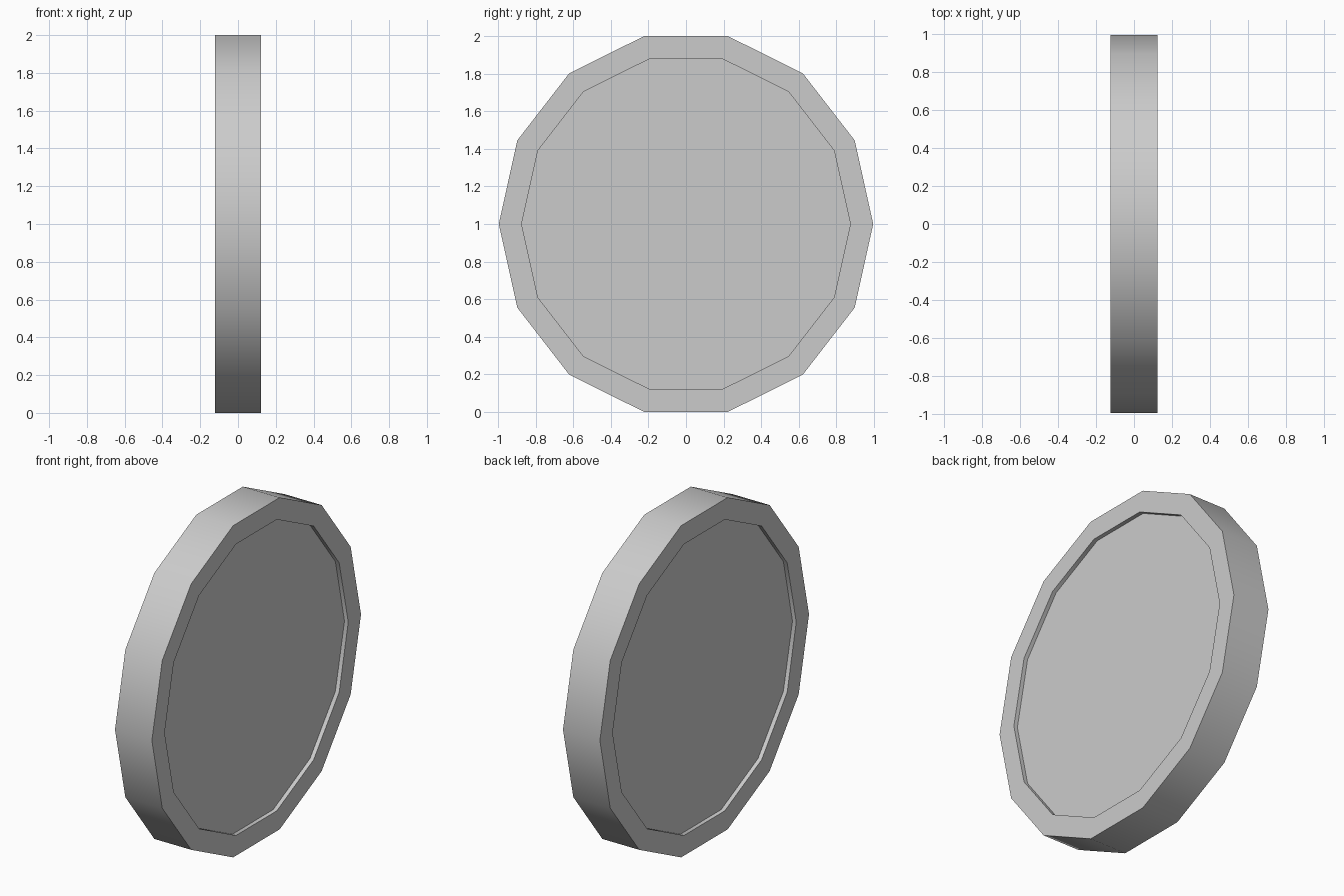
import bpy, bmesh
from math import sin, cos, pi, radians

if "Cube" in bpy.data.objects:
    bpy.data.objects.remove(bpy.data.objects["Cube"])

SIDES = 14
RY, RZ = 0.996, 1.0257      # corner radii of the slightly stretched 14-gon
HALF, DEPTH, INNER = 0.123, 0.025, 0.878

bm = bmesh.new()


def ring(x, scale):
    angles = [2 * pi * i / SIDES for i in range(SIDES)]
    return [bm.verts.new((x, RY * scale * cos(a), 1 + RZ * scale * sin(a))) for a in angles]


# Disc cross-section: recessed face, raised rim, outer wall, rim, recessed face
profile = [(-HALF + DEPTH, INNER), (-HALF, INNER), (-HALF, 1),
           (HALF, 1), (HALF, INNER), (HALF - DEPTH, INNER)]
rings = [ring(x, s) for x, s in profile]
for a, b in zip(rings, rings[1:]):
    for i in range(SIDES):
        j = (i + 1) % SIDES
        bm.faces.new((a[i], a[j], b[j], b[i]))

# Recessed end faces
bm.faces.new(rings[0])
bm.faces.new(rings[-1])
bmesh.ops.recalc_face_normals(bm, faces=bm.faces)

mesh = bpy.data.meshes.new("rimmed_disc")
bm.to_mesh(mesh)
bm.free()
disc = bpy.data.objects.new("rimmed_disc", mesh)
bpy.context.collection.objects.link(disc)

# Smooth outer wall, sharp rim edges
bpy.context.view_layer.objects.active = disc
disc.select_set(True)
bpy.ops.object.shade_smooth_by_angle(angle=radians(30))
